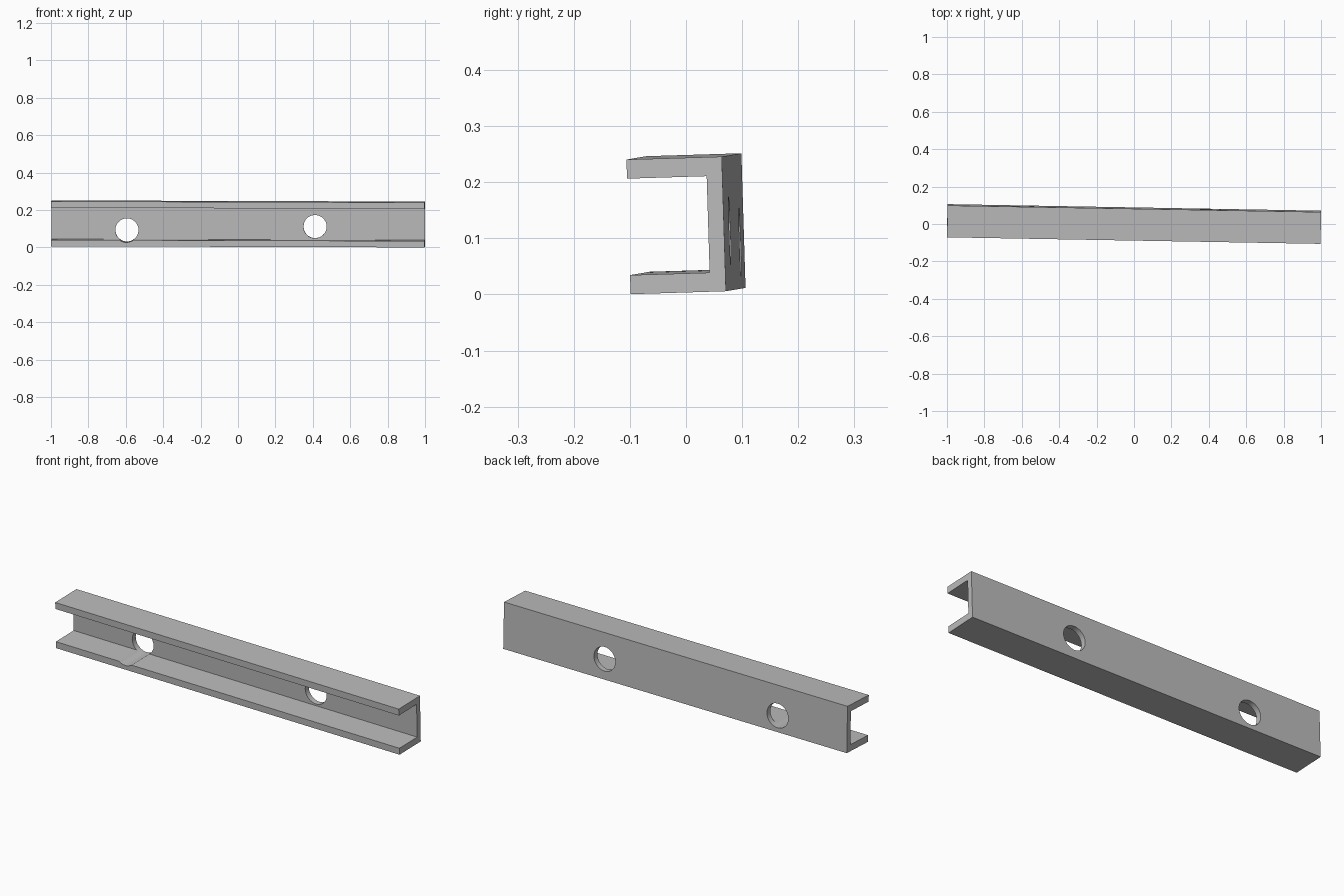
import bpy, bmesh
from math import pi
from mathutils import Euler

cube = bpy.data.objects.get("Cube")
if cube:
    bpy.data.objects.remove(cube, do_unlink=True)

LENGTH, DEPTH, HEIGHT = 1.997, 0.17, 0.24
FLANGE, WEB = 0.034, 0.028
HOLE_RADIUS = 0.062
HOLES = [(-0.595, -0.036), (0.411, -0.015)]

steel = bpy.data.materials.new("plain grey steel")
steel.use_nodes = True
grey = (0.5, 0.5, 0.5, 1)
steel.diffuse_color = grey
steel.node_tree.nodes["Principled BSDF"].inputs["Base Color"].default_value = grey


def add_object(name, bm):
    bmesh.ops.recalc_face_normals(bm, faces=bm.faces)
    mesh = bpy.data.meshes.new(name)
    bm.to_mesh(mesh)
    bm.free()
    mesh.materials.append(steel)
    obj = bpy.data.objects.new(name, mesh)
    bpy.context.collection.objects.link(obj)
    return obj


# C-shaped profile, open to the front, extruded along x
d, h = DEPTH / 2, HEIGHT / 2
lower = [(-d, -h + FLANGE), (-d, -h), (d, -h)]
inner = (d - WEB, -h + FLANGE)
profile = [inner] + lower
profile += [(y, -z) for y, z in reversed(profile)]
bm = bmesh.new()
end = bm.faces.new([bm.verts.new((-LENGTH / 2, y, z)) for y, z in profile])
extruded = bmesh.ops.extrude_face_region(bm, geom=[end])["geom"]
bmesh.ops.translate(bm, vec=(LENGTH, 0, 0),
                    verts=[g for g in extruded if isinstance(g, bmesh.types.BMVert)])
if not any(f.normal.x < -0.9 for f in bm.faces) and end.is_valid is False:
    bmesh.ops.holes_fill(bm, edges=bm.edges)
channel = add_object("channel_beam", bm)

# Round bolt holes, drilled straight through from the front
for i, (x, z) in enumerate(HOLES):
    bm = bmesh.new()
    bmesh.ops.create_cone(bm, cap_ends=True, segments=48, radius1=HOLE_RADIUS,
                          radius2=HOLE_RADIUS, depth=0.5)
    drill = add_object(f"hole_cutter_{i + 1}", bm)
    drill.rotation_euler.x = pi / 2
    drill.location = (x, 0, z)
    drill.hide_render = True
    cut = channel.modifiers.new("bolt hole", "BOOLEAN")
    cut.operation, cut.solver, cut.object = "DIFFERENCE", "EXACT", drill

# Bake the holes and discard the cutters
bpy.context.view_layer.update()
bpy.ops.object.select_all(action="DESELECT")
bpy.context.view_layer.objects.active = channel
channel.select_set(True)
for cut in list(channel.modifiers):
    drill = cut.object
    bpy.ops.object.modifier_apply(modifier=cut.name)
    bpy.data.objects.remove(drill, do_unlink=True)
bpy.ops.object.shade_smooth_by_angle(angle=pi / 6)

# The beam lies very slightly askew
channel.rotation_euler = Euler((0.031, 0.003, -0.0175))
channel.location = (0, 0, 0.126)
